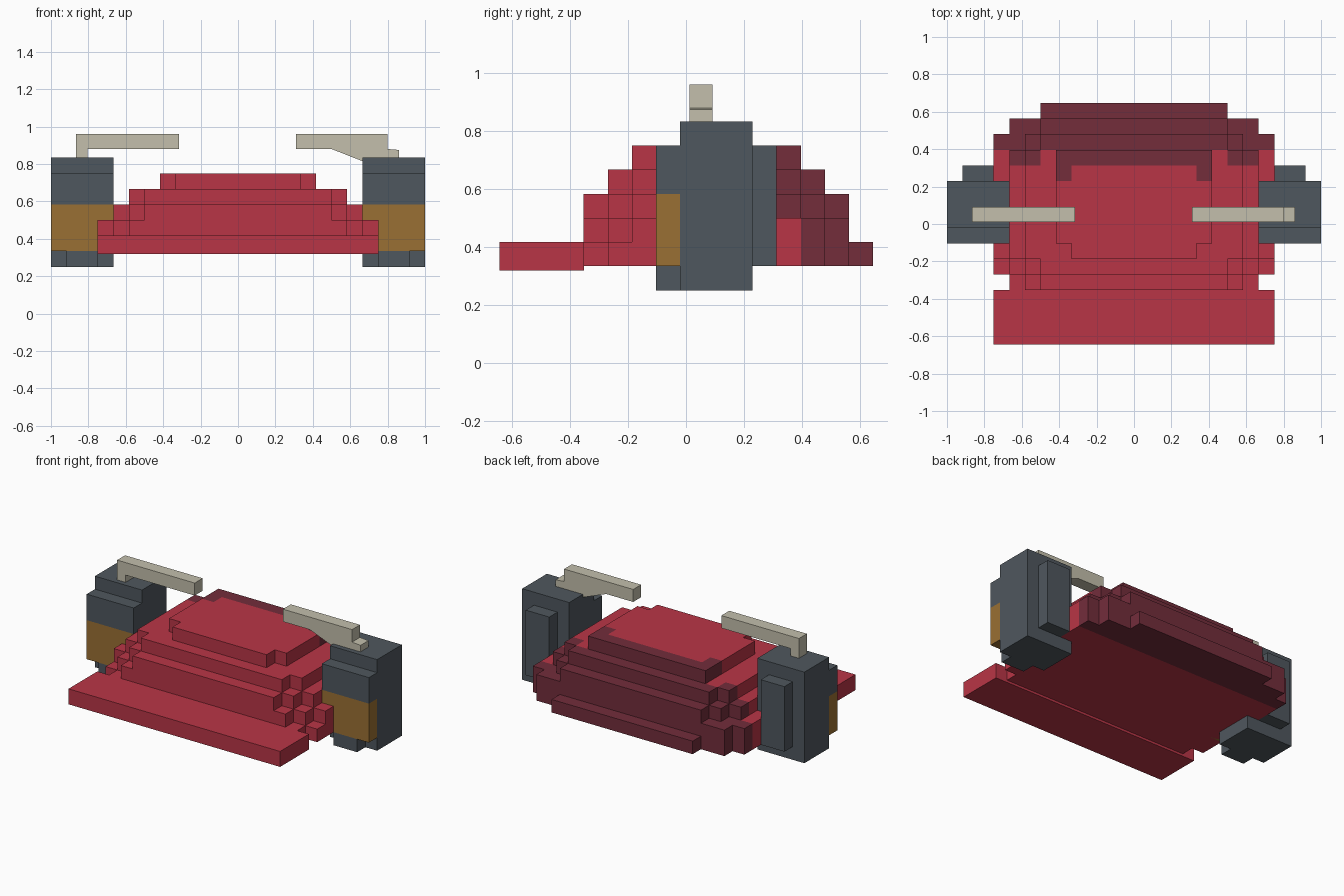
import bpy, bmesh
from mathutils import Vector

old = bpy.data.objects.get("Cube")
if old:
    bpy.data.objects.remove(old, do_unlink=True)

U = 1 / 12            # block size
Y0, Z0 = -0.02, 0.25  # block grid origin


def material(name, hex_code):
    rgb = [int(hex_code[n:n + 2], 16) / 255 for n in (0, 2, 4)]
    lin = [c / 12.92 if c < 0.04 else ((c + 0.055) / 1.055) ** 2.4 for c in rgb]
    mat = bpy.data.materials.new(name)
    mat.use_nodes = True
    mat.diffuse_color = (*lin, 1)
    mat.node_tree.nodes["Principled BSDF"].inputs["Base Color"].default_value = (*lin, 1)
    return mat


red = material("cap red", "B93546")
maroon = material("back maroon", "732D3B")
grey = material("slate grey", "4F575E")
brown = material("pad brown", "9A7033")
beige = material("band beige", "C3BFAC")


def finish(name, bm, *mats):
    bmesh.ops.recalc_face_normals(bm, faces=bm.faces)
    mesh = bpy.data.meshes.new(name)
    bm.to_mesh(mesh)
    bm.free()
    for mat in mats:
        mesh.materials.append(mat)
    obj = bpy.data.objects.new(name, mesh)
    bpy.context.collection.objects.link(obj)
    return obj


def box(name, x, y, z, mat):
    bm = bmesh.new()
    bmesh.ops.create_cube(bm, size=1)
    for v in bm.verts:
        v.co = Vector([a + (b - a) * (c + 0.5) for (a, b), c in zip((x, y, z), v.co)])
    return finish(name, bm, mat)


def block(name, side, x, y, z, mat):
    """Box in block units, mirrored by side."""
    return box(name, sorted(side * n * U for n in x),
               [Y0 + n * U for n in y], [Z0 + n * U for n in z], mat)


def prism(name, profile, y, mat):
    """Profile in x and z, extruded along y."""
    bm = bmesh.new()
    face = bm.faces.new([bm.verts.new((px, y[0], pz)) for px, pz in profile])
    new = bmesh.ops.extrude_face_region(bm, geom=[face])["geom"]
    bmesh.ops.translate(bm, vec=(0, y[1] - y[0], 0),
                        verts=[v for v in new if isinstance(v, bmesh.types.BMVert)])
    return finish(name, bm, mat)


# Stepped crown: each layer is a union of (half width, front, back) blocks
LAYERS = [
    [(9, -3, 6), (8, -4, 7), (6, -4, 8)],
    [(9, -2, 6), (8, -3, 7), (7, -4, 7)],
    [(8, -2, 5), (7, -3, 6), (6, -4, 7)],
    [(7, -2, 5), (6, -3, 6)],
    [(5, -1, 5), (4, -2, 5)],
]
cells = {(i, j, k) for k, parts in enumerate(LAYERS) for w, front, back in parts
         for i in range(-w, w) for j in range(front, back)}


def is_back(i, j, k):
    column = i if i >= 0 else -i - 1
    top = k == 4
    return (j >= 5 or (j == 4 and (top or (k >= 2 and column >= 6)))
            or (j == 3 and top and column == 4))


bm = bmesh.new()
corners = {}


def corner(p):
    if p not in corners:
        corners[p] = bm.verts.new((p[0] * U, Y0 + p[1] * U, Z0 + (p[2] + 1) * U))
    return corners[p]


for cell in sorted(cells):
    for axis in range(3):
        for step in (0, 1):
            near = list(cell)
            near[axis] += 2 * step - 1
            if tuple(near) in cells:
                continue
            a, b = (axis + 1) % 3, (axis + 2) % 3
            loop = []
            for da, db in ((0, 0), (1, 0), (1, 1), (0, 1)):
                p = list(cell)
                p[axis] += step
                p[a] += da
                p[b] += db
                loop.append(corner(tuple(p)))
            face = bm.faces.new(loop if step else loop[::-1])
            face.material_index = int(is_back(*cell))
bmesh.ops.dissolve_limit(bm, angle_limit=0.01, verts=bm.verts, edges=bm.edges,
                         delimit={'MATERIAL'})
finish("cap_crown", bm, red, maroon)

# Brim
box("cap_brim", (-0.75, 0.75), (-0.645, -0.353), (0.318, 0.417), red)

# Ear cups
for side, label in ((1, "left"), (-1, "right")):
    block(label + "_cup_body", side, (8, 12), (0, 3), (0, 7), grey)
    block(label + "_cup_front", side, (8, 12), (-1, 0), (4, 6), grey)
    block(label + "_cup_pad", side, (8, 12), (-1, 0), (1, 4), brown)
    block(label + "_cup_foot", side, (9, 11), (-1, 0), (0, 1), grey)
    block(label + "_cup_back_plate", side, (9, 11), (3, 4), (1, 6), grey)

# Headband arms
band_y = (0.012, 0.092)
prism("right_band_arm", [(-0.865, 0.83), (-0.805, 0.83), (-0.805, 0.88), (-0.315, 0.88),
                         (-0.315, 0.96), (-0.865, 0.96)], band_y, beige)
prism("left_band_arm", [(0.31, 0.88), (0.5, 0.88), (0.665, 0.815), (0.86, 0.83),
                        (0.86, 0.875), (0.8, 0.88), (0.8, 0.96), (0.31, 0.96)], band_y, beige)
